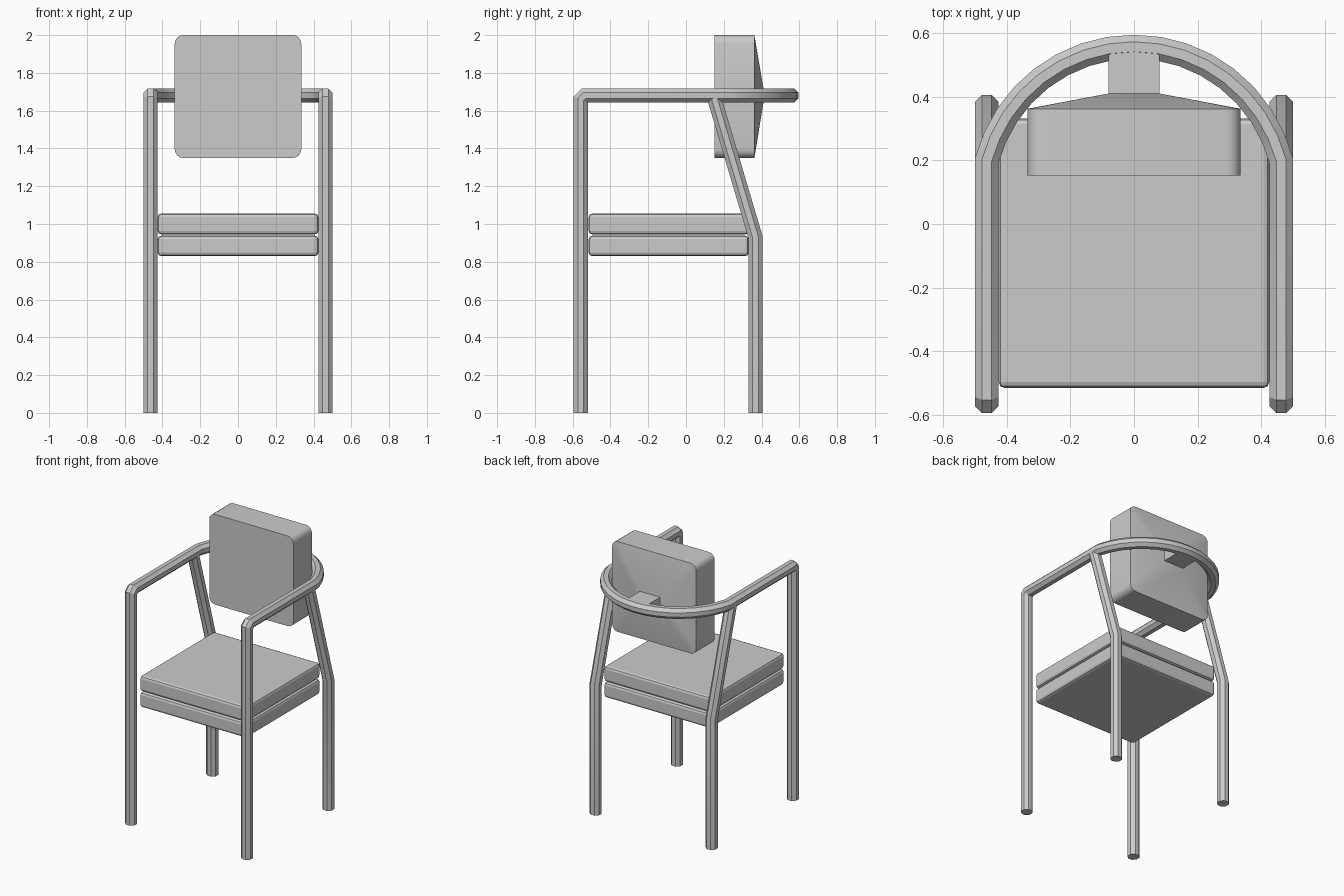
import bpy, bmesh, math
from mathutils import Vector

if "Cube" in bpy.data.objects:
    bpy.data.objects.remove(bpy.data.objects["Cube"])

R = 0.0375          # tube half width
SIDES = 8


def finish(name, bm, smooth=None):
    bmesh.ops.recalc_face_normals(bm, faces=bm.faces)
    me = bpy.data.meshes.new(name)
    bm.to_mesh(me)
    bm.free()
    ob = bpy.data.objects.new(name, me)
    bpy.context.collection.objects.link(ob)
    if smooth:
        bpy.ops.object.select_all(action='DESELECT')
        ob.select_set(True)
        bpy.context.view_layer.objects.active = ob
        bpy.ops.object.shade_smooth_by_angle(angle=math.radians(smooth))
    return ob


def tube(name, points):
    """Sweep an octagon along a path that starts vertically, with mitred joints."""
    pts = [Vector(p) for p in points]
    dirs = [(b - a).normalized() for a, b in zip(pts, pts[1:])]
    r = R / math.cos(math.pi / SIDES)
    angles = [2 * math.pi * (i + 0.5) / SIDES for i in range(SIDES)]
    ring = [pts[0] + Vector((r * math.cos(a), r * math.sin(a), 0)) for a in angles]
    bm = bmesh.new()
    rows = [[bm.verts.new(v) for v in ring]]
    for i, d in enumerate(dirs):
        p = pts[i + 1]
        n = d + dirs[i + 1] if i + 1 < len(dirs) else d
        ring = [v + d * ((p - v).dot(n) / d.dot(n)) for v in ring]
        rows.append([bm.verts.new(v) for v in ring])
    for a, b in zip(rows, rows[1:]):
        for k in range(SIDES):
            j = (k + 1) % SIDES
            bm.faces.new((a[k], a[j], b[j], b[k]))
    bm.faces.new(rows[0])
    bm.faces.new(rows[-1])
    return finish(name, bm, 30)


def box(name, lo, hi, bevel=0):
    lo, hi = Vector(lo), Vector(hi)
    bm = bmesh.new()
    bmesh.ops.create_cube(bm, size=1)
    for v in bm.verts:
        v.co = (lo + hi) / 2 + v.co * (hi - lo)
    if bevel:
        bmesh.ops.bevel(bm, geom=bm.edges[:], offset=bevel, segments=2,
                        profile=0.5, affect='EDGES')
    return finish(name, bm)


# Front legs, armrests and curved back rail as one bent tube
X, YF, ZA = 0.4625, -0.557, 1.68
half = [(X, YF, 0), (X, YF, ZA - 0.02), (X, YF + 0.02, ZA), (X, 0.2, ZA)]
cy, rad, a0 = 0.08, 0.477, math.radians(14.5)
steps = 16
arc = [(rad * math.cos(a), cy + rad * math.sin(a), ZA)
       for a in (a0 + (math.pi - 2 * a0) * i / steps for i in range(1, steps))]
tube("front_legs_and_arm_rail", half + arc + [(-x, y, z) for x, y, z in reversed(half)])

# Back legs, bent at seat height
for side, s in (("left", -1), ("right", 1)):
    tube("back_leg_" + side, [(s * X, 0.368, 0), (s * X, 0.368, 0.93), (s * X, 0.15, 1.665)])

# Seat base and cushion
box("seat_base", (-0.425, -0.515, 0.83), (0.425, 0.332, 0.938), 0.018)
box("seat_cushion", (-0.425, -0.515, 0.945), (0.425, 0.332, 1.055), 0.018)

# Backrest: rounded pad with a tapered rear
bm = bmesh.new()
bmesh.ops.create_cube(bm, size=1)
for v in bm.verts:
    v.co = Vector((v.co.x * 0.67, 0.257 + v.co.y * 0.21, 1.675 + v.co.z * 0.65))
depth = [e for e in bm.edges if abs(e.verts[0].co.y - e.verts[1].co.y) > 0.1]
bmesh.ops.bevel(bm, geom=depth, offset=0.045, segments=4, profile=0.5, affect='EDGES')
bm.faces.ensure_lookup_table()
bm.normal_update()
rear = max(bm.faces, key=lambda f: f.calc_center_median().y)
new = bmesh.ops.inset_individual(bm, faces=[rear], thickness=0.005)
for v in rear.verts:
    v.co = Vector((math.copysign(0.08, v.co.x), 0.41, 1.68 + math.copysign(0.038, v.co.z - 1.675)))
bmesh.ops.remove_doubles(bm, verts=bm.verts[:], dist=0.0005)
finish("backrest", bm, 25)

# Bracket joining backrest to rail, flared at the rail end
bm = bmesh.new()
outline = [(-0.08, 0.39), (0.08, 0.39), (0.08, 0.528), (0.062, 0.55), (-0.062, 0.55), (-0.08, 0.528)]
face = bm.faces.new([bm.verts.new((x, y, ZA - 0.037)) for x, y in outline])
ext = bmesh.ops.extrude_face_region(bm, geom=[face])
bmesh.ops.translate(bm, vec=(0, 0, 0.074),
                    verts=[g for g in ext["geom"] if isinstance(g, bmesh.types.BMVert)])
finish("backrest_bracket", bm)
